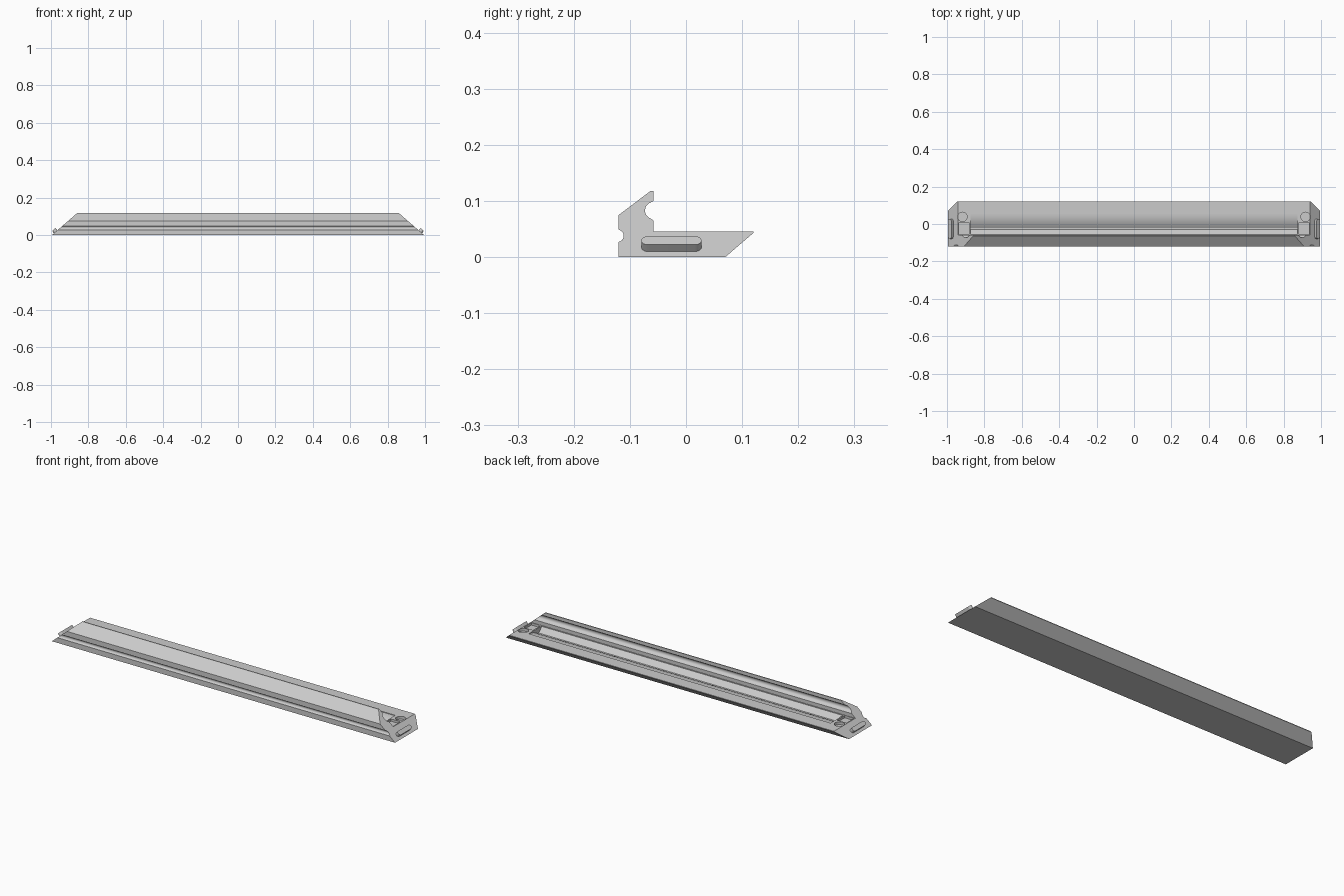
import bpy, bmesh, math
from mathutils import Vector, Matrix

cube = bpy.data.objects.get("Cube")
if cube:
    bpy.data.objects.remove(cube, do_unlink=True)

grey = bpy.data.materials.new("light_grey")
grey.use_nodes = True
colour = (0.6, 0.6, 0.6, 1)
grey.diffuse_color = colour
grey.node_tree.nodes["Principled BSDF"].inputs["Base Color"].default_value = colour

HALF, TOP, LEAN = 0.995, 0.046, 1.15   # half length, deck height, end slope


def end_x(z):
    return HALF - LEAN * z


def arc(cy, cz, r, start, stop, steps=14):
    angles = [math.radians(start + (stop - start) * i / steps) for i in range(steps + 1)]
    return [(cy + r * math.cos(a), cz + r * math.sin(a)) for a in angles]


def loft(name, lower, upper):
    """Closed solid between two matching loops of points."""
    bm = bmesh.new()
    a = [bm.verts.new(p) for p in lower]
    b = [bm.verts.new(p) for p in upper]
    n = len(a)
    bm.faces.new(a)
    bm.faces.new(b[::-1])
    for i in range(n):
        bm.faces.new((a[i], b[i], b[(i + 1) % n], a[(i + 1) % n]))
    bmesh.ops.recalc_face_normals(bm, faces=bm.faces)
    mesh = bpy.data.meshes.new(name)
    bm.to_mesh(mesh)
    bm.free()
    mesh.materials.append(grey)
    obj = bpy.data.objects.new(name, mesh)
    bpy.context.collection.objects.link(obj)
    return obj


def carve(target, cutter):
    mod = target.modifiers.new("cut", "BOOLEAN")
    mod.operation, mod.solver, mod.object = "DIFFERENCE", "EXACT", cutter
    bpy.context.view_layer.objects.active = target
    bpy.ops.object.modifier_apply(modifier=mod.name)
    bpy.data.objects.remove(cutter, do_unlink=True)


def smooth(obj):
    bpy.ops.object.select_all(action="DESELECT")
    obj.select_set(True)
    bpy.context.view_layer.objects.active = obj
    bpy.ops.object.shade_smooth_by_angle(angle=math.radians(30))


# Long rail: L-shaped section with a front groove and a rear groove, mitred ends
section = [(-0.12, 0)]
section += arc(-0.122, 0.038, 0.011, -80, 80)
section += [(-0.12, 0.075), (-0.063, 0.118), (-0.058, 0.118), (-0.058, 0.1)]
section += arc(-0.058, 0.083, 0.015, 110, 250)
section += [(-0.058, 0.065), (-0.058, TOP), (0.12, TOP), (0.12, 0.043), (0.07, 0)]
rail = loft("rail", [(-end_x(z), y, z) for y, z in section],
            [(end_x(z), y, z) for y, z in section])

# Long trough in the deck: curved floor and a slanted front wall
trough = [(0.053, 0.06), (0.053, 0.043)]
trough += [(0.053 - 0.075 * t, 0.043 - 0.025 * t * t) for t in [i / 8 for i in range(1, 9)]]
trough += [(-0.03, 0.018), (-0.055, 0.043), (-0.055, 0.06)]
carve(rail, loft("trough_cutter", [(-0.875, y, z) for y, z in trough],
                 [(0.875, y, z) for y, z in trough]))

for side, label in ((1, "left"), (-1, "right")):
    # Square pocket and round socket beside each end of the trough
    pocket = [(side * x, y) for x, y in
              ((0.882, -0.055), (0.936, -0.055), (0.936, 0.008), (0.882, 0.008))]
    hole = arc(side * 0.917, 0.038, 0.025, 0, 345, 23)
    for loop, depth in ((pocket, 0.012), (hole, 0.015)):
        carve(rail, loft("socket_cutter", [(x, y, TOP - depth) for x, y in loop],
                         [(x, y, 0.07) for x, y in loop]))

    # Raised rounded key standing out from the sloped end
    up = Vector((-LEAN * side, 0, 1)).normalized()
    out = Vector((side, 0, LEAN)).normalized()
    zc, radius, reach = 0.0175, 0.0115, 0.042
    centre = Vector((side * end_x(zc), -0.026, zc))
    outline = arc(reach, 0, radius, -90, 90) + arc(-reach, 0, radius, 90, 270)

    def ring(height, scale):
        return [centre + Vector((0, a * (0.25 * scale + 0.75), 0)) + up * b * scale + out * height
                for a, b in outline]

    smooth(loft(label + "_end_key", ring(-0.006, 1), ring(0.016, 1)))

smooth(rail)
